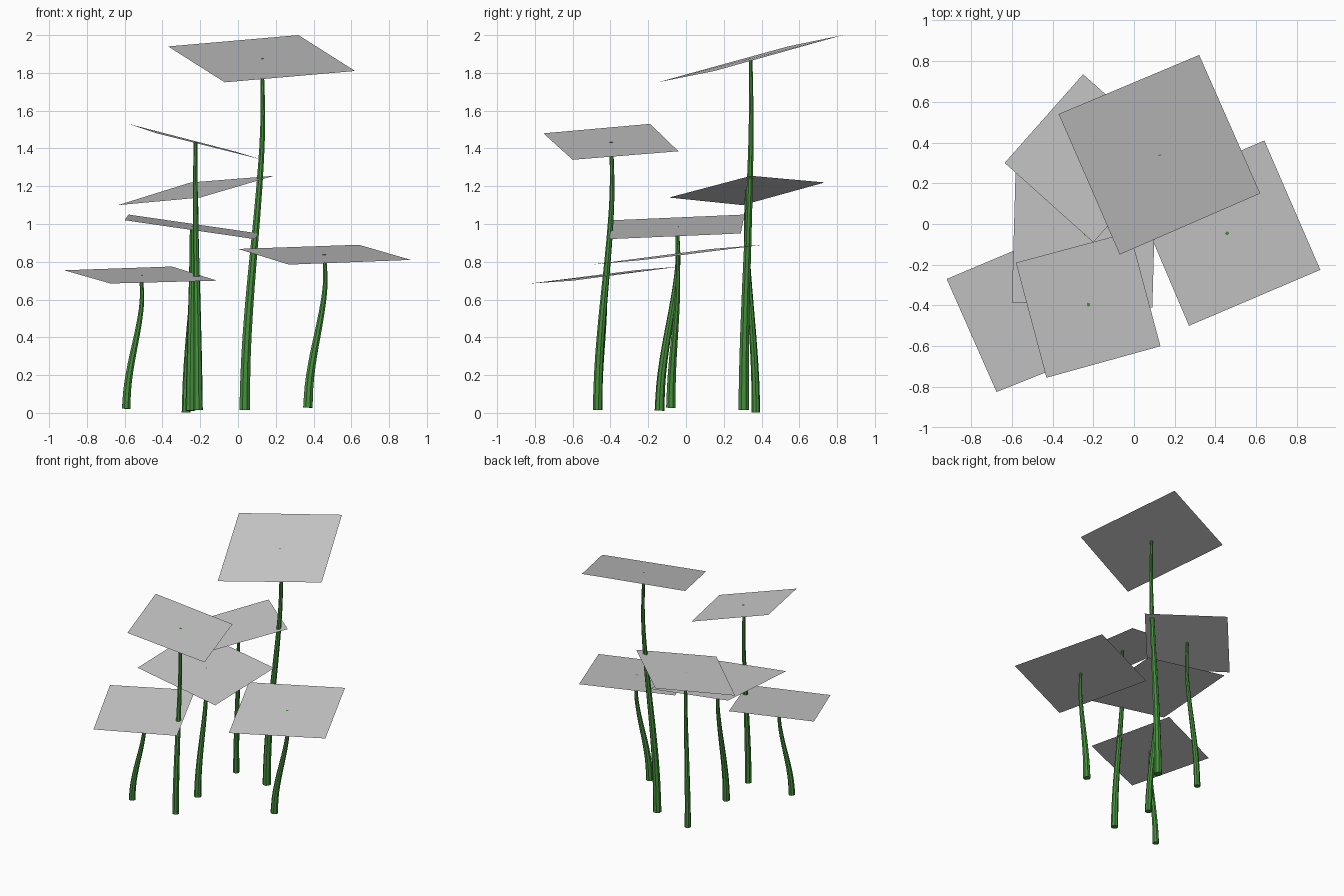
import bpy
from mathutils import Vector

if "Cube" in bpy.data.objects:
    bpy.data.objects.remove(bpy.data.objects["Cube"])

green = bpy.data.materials.new("stem_green")
green.diffuse_color = (0.06, 0.28, 0.045, 1)
green.use_nodes = True
green.node_tree.nodes["Principled BSDF"].inputs["Base Color"].default_value = green.diffuse_color

# Shared S-bend of the stems: (height fraction, sideways fraction)
BEND = [(0, 0), (0.14, 0.07), (0.28, 0.24), (0.42, 0.48), (0.56, 0.74),
        (0.70, 0.96), (0.80, 1.06), (0.90, 1.06), (1, 1)]


def make_leaf(name, corners):
    # Flat square leaf card, one face pointing up
    mesh = bpy.data.meshes.new(name)
    mesh.from_pydata(corners, [], [(3, 2, 1, 0)])
    mesh.update()
    bpy.context.collection.objects.link(bpy.data.objects.new(name, mesh))


def make_stem(name, base, top, r0, r1):
    # Tapered eight-sided stem along the shared bend
    curve = bpy.data.curves.new(name, 'CURVE')
    curve.dimensions = '3D'
    curve.bevel_depth = 1.0
    curve.bevel_resolution = 2
    curve.use_fill_caps = True
    curve.resolution_u = 2
    spline = curve.splines.new('BEZIER')
    spline.bezier_points.add(len(BEND) - 1)
    for p, (t, s) in zip(spline.bezier_points, BEND):
        p.co = (base.x + (top.x - base.x) * s,
                base.y + (top.y - base.y) * s,
                base.z + (top.z - base.z) * t)
        p.radius = r0 + (r1 - r0) * t
        p.handle_left_type = p.handle_right_type = 'AUTO'
    obj = bpy.data.objects.new(name, curve)
    bpy.context.collection.objects.link(obj)
    bpy.ops.object.select_all(action='DESELECT')
    obj.select_set(True)
    bpy.context.view_layer.objects.active = obj
    bpy.ops.object.convert(target='MESH')
    obj = bpy.context.object
    obj.data.materials.clear()
    obj.data.materials.append(green)
    bpy.ops.object.shade_smooth_by_angle()


# Each plant: stem foot, foot radius, leaf corners (clockwise from above)
PLANTS = {
    "tall": ((0.035, 0.305, 0.015), 0.030,
             [(-0.37, 0.54, 1.94), (0.32, 0.83, 2.0), (0.62, 0.15, 1.81), (-0.07, -0.15, 1.75)]),
    "front": ((-0.212, -0.468, 0.016), 0.026,
              [(-0.58, -0.19, 1.53), (-0.02, -0.04, 1.385), (0.13, -0.60, 1.34), (-0.43, -0.755, 1.48)]),
    "back": ((-0.275, 0.37, 0.002), 0.023,
             [(-0.635, 0.30, 1.10), (-0.25, 0.735, 1.22), (0.19, 0.345, 1.255), (-0.20, -0.09, 1.14)]),
    "middle": ((-0.252, -0.14, 0.012), 0.026,
               [(-0.60, -0.385, 1.02), (-0.58, 0.31, 1.05), (0.11, 0.29, 0.95), (0.09, -0.41, 0.92)]),
    "left": ((-0.592, -0.465, 0.022), 0.024,
             [(-0.92, -0.27, 0.755), (-0.35, -0.03, 0.775), (-0.11, -0.60, 0.70), (-0.675, -0.825, 0.685)]),
    "right": ((0.37, -0.08, 0.028), 0.027,
              [(0.0, 0.135, 0.868), (0.64, 0.41, 0.89), (0.915, -0.225, 0.81), (0.27, -0.50, 0.785)]),
}

for name, (foot, radius, corners) in PLANTS.items():
    make_leaf(name + "_leaf", corners)
    centre = sum((Vector(c) for c in corners), Vector()) / 4
    make_stem(name + "_stem", Vector(foot), centre, radius, 0.010)
